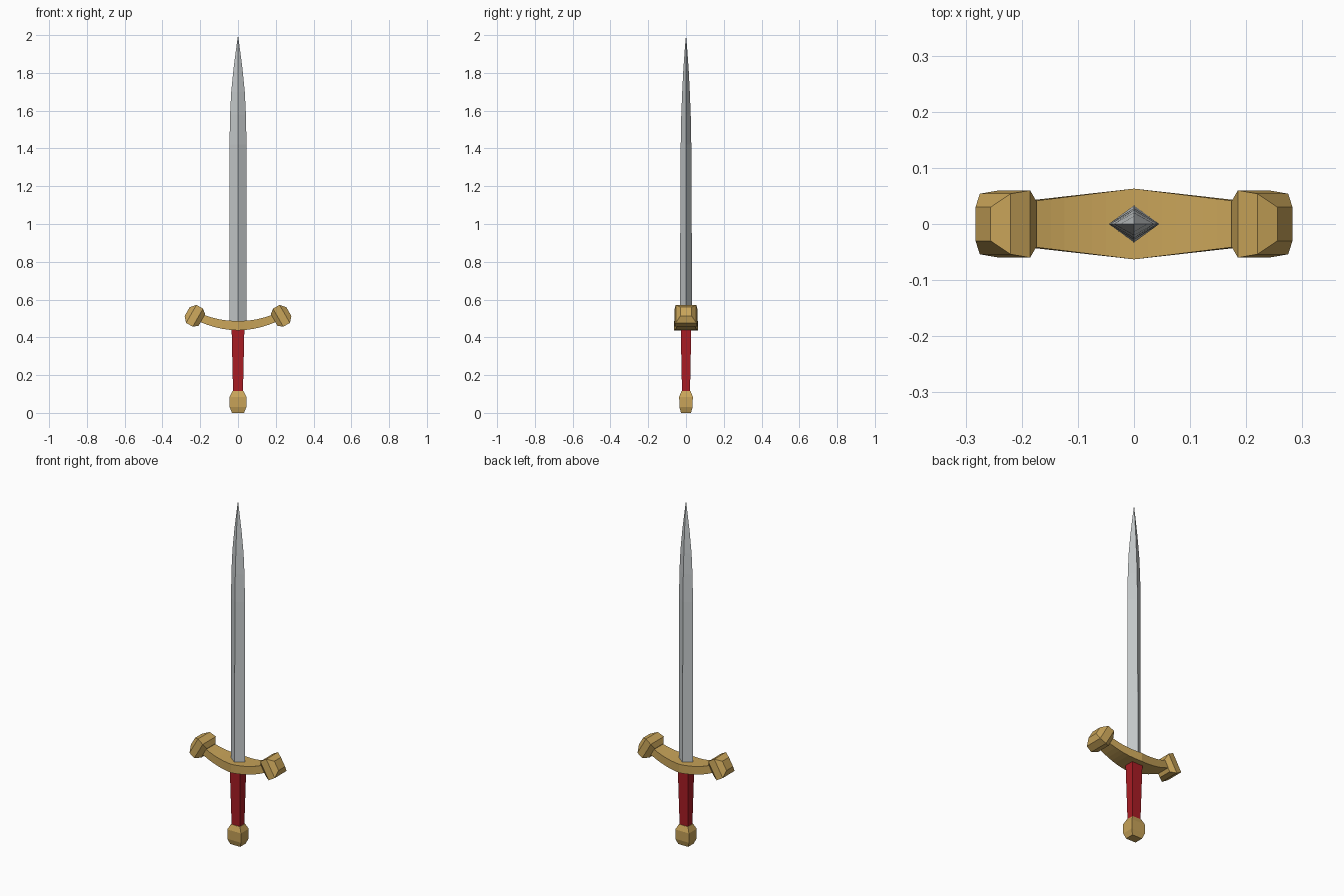
import bpy, bmesh, math
from mathutils import Vector, Matrix

if "Cube" in bpy.data.objects:
    bpy.data.objects.remove(bpy.data.objects["Cube"])


def material(name, rgb):
    m = bpy.data.materials.new(name)
    m.diffuse_color = (*rgb, 1)
    m.use_nodes = True
    m.node_tree.nodes["Principled BSDF"].inputs["Base Color"].default_value = m.diffuse_color
    return m


steel = material("steel", (0.57, 0.60, 0.61))
gold = material("gold", (0.58, 0.37, 0.10))
red = material("red leather", (0.40, 0.012, 0.018))

BOX = [(-1, -1), (1, -1), (1, 1), (-1, 1)]
DIAMOND = [(-1, 0), (0, -1), (1, 0), (0, 1)]


def loft(name, mat, section, rings, matrix=Matrix()):
    """Four-sided loft along local z; rings are (z, half x, half y)."""
    bm = bmesh.new()
    loops = [[bm.verts.new((a * hx, b * hy, z)) for a, b in section] for z, hx, hy in rings]
    for lo, hi in zip(loops, loops[1:]):
        for i in range(4):
            j = (i + 1) % 4
            bm.faces.new((lo[i], lo[j], hi[j], hi[i]))
    bm.faces.new(loops[0][::-1])
    bm.faces.new(loops[-1])
    bm.transform(matrix)
    return finish(name, mat, bm)


def finish(name, mat, bm):
    bmesh.ops.remove_doubles(bm, verts=bm.verts, dist=1e-5)
    bmesh.ops.recalc_face_normals(bm, faces=bm.faces)
    me = bpy.data.meshes.new(name)
    bm.to_mesh(me)
    bm.free()
    me.materials.append(mat)
    ob = bpy.data.objects.new(name, me)
    bpy.context.collection.objects.link(ob)
    return ob


# Blade: diamond section narrowing to a point
loft("blade", steel, DIAMOND, [
    (0.46, 0.045, 0.033), (1.42, 0.045, 0.028), (1.58, 0.042, 0.025),
    (1.70, 0.036, 0.020), (1.82, 0.024, 0.014), (1.92, 0.011, 0.007), (2.0, 0, 0)])

# Grip and pommel
loft("grip", red, BOX, [(0.10, 0.026, 0.021), (0.455, 0.034, 0.028)])
loft("pommel", gold, BOX, [
    (0, 0.032, 0.026), (0.03, 0.044, 0.035), (0.085, 0.044, 0.036), (0.115, 0.029, 0.024)])

# Crossguard: curved bar, deepest in the middle
bm = bmesh.new()
R, steps, span = 0.49, 16, 0.43
loops = []
for i in range(steps + 1):
    t = span * (2 * i / steps - 1)
    depth = 0.063 - 0.118 * abs(R * math.sin(t))
    half = 0.025 - 0.004 * abs(t) / span
    centre = Vector((R * math.sin(t), 0, 0.462 + R * (1 - math.cos(t))))
    up = Vector((-math.sin(t), 0, math.cos(t)))
    loops.append([bm.verts.new(centre + up * half * b + Vector((0, depth * a, 0))) for a, b in BOX])
for lo, hi in zip(loops, loops[1:]):
    for i in range(4):
        j = (i + 1) % 4
        bm.faces.new((lo[i], lo[j], hi[j], hi[i]))
bm.faces.new(loops[0])
bm.faces.new(loops[-1])
finish("crossguard", gold, bm)

# Faceted knobs on both guard ends, tilted upwards
for side, label in ((1, "right"), (-1, "left")):
    place = Matrix.Translation((side * 0.23, 0, 0.514)) @ Matrix.Rotation(side * math.radians(60), 4, 'Y')
    loft(label + "_guard_knob", gold, BOX, [
        (-0.045, 0.035, 0.040), (-0.02, 0.055, 0.060),
        (0.02, 0.055, 0.054), (0.045, 0.027, 0.030)], place)
